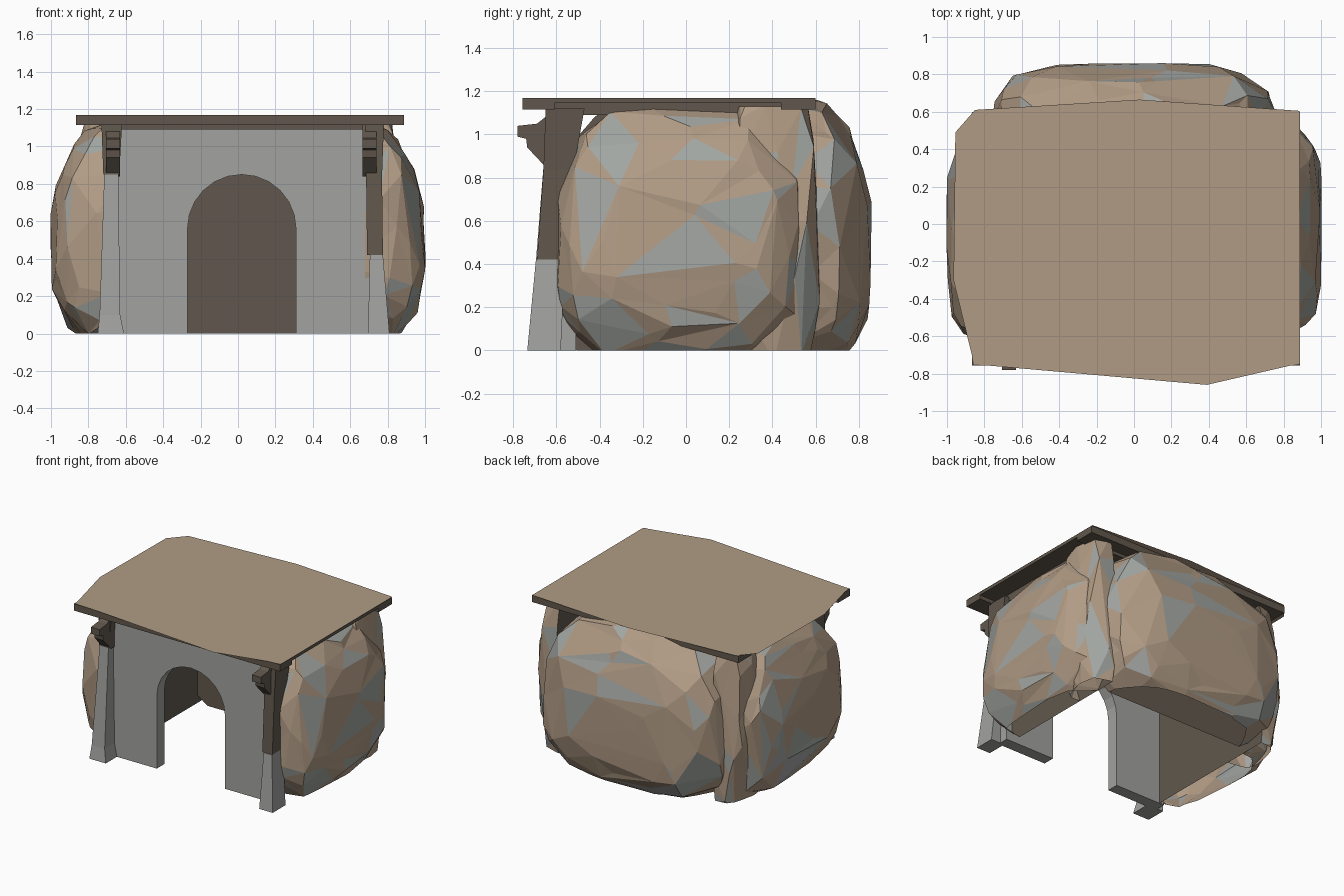
import bpy, bmesh, math, random
from mathutils import Vector

if "Cube" in bpy.data.objects:
    bpy.data.objects.remove(bpy.data.objects["Cube"])

random.seed(11)


def material(name, rgb):
    m = bpy.data.materials.new(name)
    m.diffuse_color = (*rgb, 1)
    m.use_nodes = True
    m.node_tree.nodes["Principled BSDF"].inputs["Base Color"].default_value = m.diffuse_color
    return m


TAN = material("tan_stone", (0.44, 0.33, 0.235))
GREY = material("grey_stone", (0.36, 0.38, 0.36))
DARK = material("dark_brown", (0.12, 0.097, 0.074))
PLASTER = material("plaster", (0.36, 0.36, 0.35))


def finish(bm, name, *mats):
    bmesh.ops.recalc_face_normals(bm, faces=bm.faces)
    me = bpy.data.meshes.new(name)
    bm.to_mesh(me)
    bm.free()
    for m in mats:
        me.materials.append(m)
    ob = bpy.data.objects.new(name, me)
    bpy.context.collection.objects.link(ob)
    return ob


def loft(name, rings, mat):
    """Solid through rectangles given as (z, x0, x1, y0, y1)."""
    bm = bmesh.new()
    loops = [[bm.verts.new((x, y, z)) for x, y in ((a, c), (b, c), (b, d), (a, d))]
             for z, a, b, c, d in rings]
    bm.faces.new(loops[0])
    bm.faces.new(loops[-1])
    for lo, hi in zip(loops, loops[1:]):
        for i in range(4):
            j = (i + 1) % 4
            bm.faces.new((lo[i], lo[j], hi[j], hi[i]))
    return finish(bm, name, mat)


def box(name, x0, x1, y0, y1, z0, z1, mat):
    return loft(name, [(z0, x0, x1, y0, y1), (z1, x0, x1, y0, y1)], mat)


def prism(name, pts, direction, mat):
    """Extrude a flat outline of 3D points."""
    bm = bmesh.new()
    f = bm.faces.new([bm.verts.new(p) for p in pts])
    if direction:
        r = bmesh.ops.extrude_face_region(bm, geom=[f], use_keep_orig=True)
        vs = [g for g in r["geom"] if isinstance(g, bmesh.types.BMVert)]
        bmesh.ops.translate(bm, verts=vs, vec=direction)
    return finish(bm, name, mat)


def rock(name, centre, size, up, down, cuts, count=260):
    """Faceted boulder shell: hull over a boxy ellipsoid, trimmed by planes, open below."""
    bm = bmesh.new()
    for i in range(count):
        z = 1 - 2 * (i + 0.5) / count
        t = i * 2.39996 + random.uniform(-0.25, 0.25)
        r = math.sqrt(1 - z * z)
        x, y = r * math.cos(t), r * math.sin(t)
        n = ((abs(x) ** 5 + abs(y) ** 5) ** 0.6 + abs(z) ** 3) ** (1 / 3)
        k = random.uniform(0.97, 1.0) / n
        bm.verts.new((centre[0] + x * k * size[0], centre[1] + y * k * size[1],
                      centre[2] + z * k * (up if z > 0 else down)))
    bmesh.ops.convex_hull(bm, input=bm.verts)
    bmesh.ops.delete(bm, geom=[v for v in bm.verts if not v.link_faces], context='VERTS')
    for v in bm.verts:
        v.co += Vector([random.uniform(-0.012, 0.012) for _ in range(3)])
    for f in bm.faces:
        f.material_index = 1 if random.random() < 0.2 else 0
    for co, no in cuts + [((0, 0, 0), (0, 0, -1))]:
        r = bmesh.ops.bisect_plane(bm, geom=bm.verts[:] + bm.edges[:] + bm.faces[:],
                                   plane_co=co, plane_no=no, clear_outer=True)
        if no[2] < 0:
            continue
        edges = [g for g in r["geom_cut"] if isinstance(g, bmesh.types.BMEdge)]
        for f in bmesh.ops.holes_fill(bm, edges=edges, sides=0)["faces"]:
            f.material_index = 2
    return finish(bm, name, TAN, GREY, DARK)


# Rock walls around three sides, flat towards the open room
top = ((0, 0, 1.13), (0, 0, 1))
inner_right = ((0.68, 0, 0), (-1, 0, 0))
inner_left = ((-0.66, 0, 0), (1, 0, 0))
rock("right_rock_wall", (0.4, -0.02, 0.42), (0.6, 0.6), 0.76, 0.53, [inner_right, top])
rock("left_rock_wall", (-0.4, -0.04, 0.42), (0.6, 0.61), 0.76, 0.53, [inner_left, top])
rock("back_rock_wall", (0, 0.3, 0.4), (0.77, 0.56), 0.82, 0.52,
     [((0, 0.45, 0), (0, -1, 0)), ((0, 0, 1.16), (0, 0, 1))])
# Corner boulders close the creases between the walls
for side, s, cut in (("right", 1, inner_right), ("left", -1, inner_left)):
    rock(side + "_corner_rock", (s * 0.63, 0.4, 0.42), (0.24, 0.22), 0.9, 0.6, [cut, top], 90)

# Front wall with arched doorway
arch = [(0.02 + 0.29 * math.cos(math.pi * i / 12), -0.6, 0.56 + 0.29 * math.sin(math.pi * i / 12))
        for i in range(13)]
outline = [(0.31, -0.6, 0)] + arch + [(-0.27, -0.6, 0), (-0.7, -0.6, 0), (-0.7, -0.6, 1.1),
                                      (0.73, -0.6, 1.1), (0.73, -0.6, 0)]
prism("front_wall", outline, (0, 0.09, 0), PLASTER)

# Tapered pillars: plaster below, timber above
loft("right_pillar_base", [(0, 0.695, 0.81, -0.735, -0.58), (0.42, 0.705, 0.775, -0.695, -0.56)], PLASTER)
loft("right_pillar_post", [(0.42, 0.69, 0.775, -0.69, -0.55), (0.84, 0.685, 0.77, -0.66, -0.52),
                           (1.12, 0.68, 0.78, -0.65, -0.47)], DARK)
loft("left_pillar", [(0, -0.75, -0.61, -0.735, -0.58), (0.1, -0.74, -0.63, -0.72, -0.57),
                     (0.85, -0.715, -0.64, -0.66, -0.53)], PLASTER)
loft("left_pillar_post", [(0.85, -0.72, -0.635, -0.66, -0.52), (1.12, -0.73, -0.62, -0.65, -0.47)], DARK)

# Corbels carrying the roof
profile = [(-0.64, 0.84), (-0.66, 0.86), (-0.735, 0.94), (-0.74, 0.98), (-0.78, 0.99),
           (-0.78, 1.04), (-0.69, 1.05), (-0.64, 1.09), (-0.63, 1.12), (-0.56, 1.12), (-0.56, 0.84)]
for side, x in (("left", -0.705), ("right", 0.665)):
    prism(side + "_corbel", [(x, y, z) for y, z in profile], (0.075, 0, 0), DARK)

# Roof: plate, front and back beams, ceiling, thin overhanging top sheet
box("roof_plate", -0.866, 0.888, -0.757, 0.6, 1.145, 1.168, DARK)
box("roof_front_beam", -0.866, 0.888, -0.756, -0.61, 1.115, 1.15, DARK)
box("roof_back_beam", -0.866, 0.888, 0.44, 0.6, 1.115, 1.15, DARK)
box("ceiling", -0.72, 0.74, -0.62, 0.5, 1.09, 1.15, DARK)
sheet = [(-0.855, -0.75), (0.39, -0.86), (0.888, -0.745), (0.885, 0.605), (0.03, 0.665),
         (-0.85, 0.61), (-0.955, 0.49), (-0.965, -0.3)]
prism("roof_top_sheet", [(x, y, 1.171) for x, y in sheet], None, TAN)
